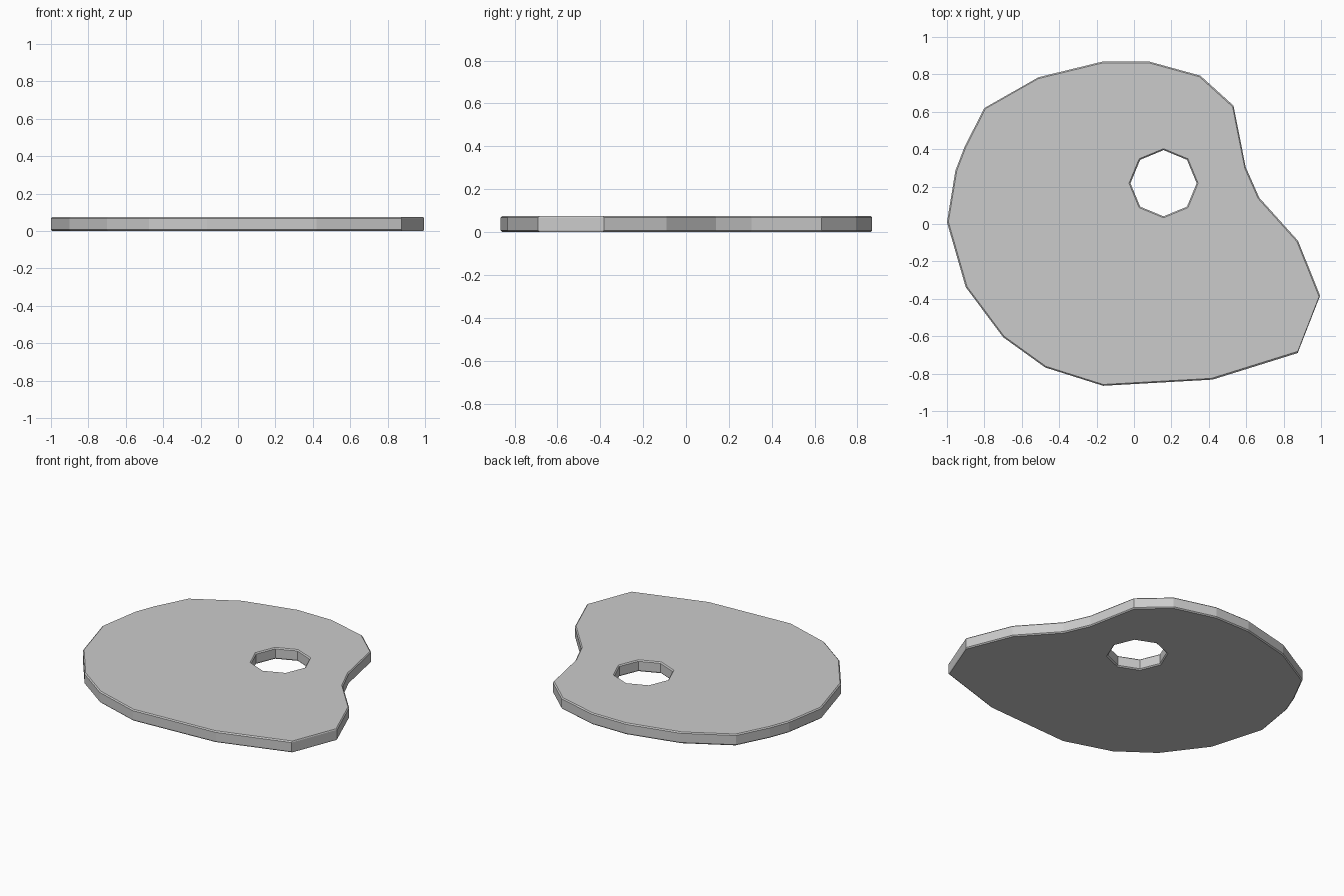
import bpy, bmesh
from math import sin, cos, radians, pi

if "Cube" in bpy.data.objects:
    bpy.data.objects.remove(bpy.data.objects["Cube"])

HEIGHT = 0.075
CHAMFER = 0.007

# Rim outline, clockwise from the left tip
outline = [(-1.0, 0.01), (-0.955, 0.285), (-0.905, 0.415), (-0.80, 0.62),
           (-0.51, 0.785), (-0.17, 0.868), (0.083, 0.868), (0.355, 0.793),
           (0.532, 0.633), (0.597, 0.305), (0.67, 0.14), (0.877, -0.09),
           (0.995, -0.383), (0.875, -0.69), (0.42, -0.832), (-0.165, -0.865),
           (-0.475, -0.767), (-0.70, -0.605), (-0.90, -0.337)]

# Eight-sided thumb hole
hole = [(0.158 + 0.177 * cos(i * pi / 4), 0.218 + 0.177 * sin(i * pi / 4))
        for i in range(8)]


def add_loop(bm, points):
    verts = [bm.verts.new((x, y, 0)) for x, y in points]
    return [bm.edges.new((verts[i - 1], verts[i])) for i in range(len(verts))]


# Flat board with the hole left open, extruded to thickness
bm = bmesh.new()
edges = add_loop(bm, outline) + add_loop(bm, hole)
bmesh.ops.triangle_fill(bm, edges=edges, use_beauty=True)
result = bmesh.ops.extrude_face_region(bm, geom=bm.faces[:], use_keep_orig=True)
top = [g for g in result["geom"] if isinstance(g, bmesh.types.BMVert)]
bmesh.ops.translate(bm, verts=top, vec=(0, 0, HEIGHT))
bmesh.ops.recalc_face_normals(bm, faces=bm.faces[:])
mesh = bpy.data.meshes.new("palette_board")
bm.to_mesh(mesh)
bm.free()

board = bpy.data.objects.new("palette_board", mesh)
bpy.context.collection.objects.link(board)

# Small chamfer on the upper and lower rims only
bevel = board.modifiers.new("rim_chamfer", 'BEVEL')
bevel.width = CHAMFER
bevel.segments = 1
bevel.limit_method = 'ANGLE'
bevel.angle_limit = radians(70)
